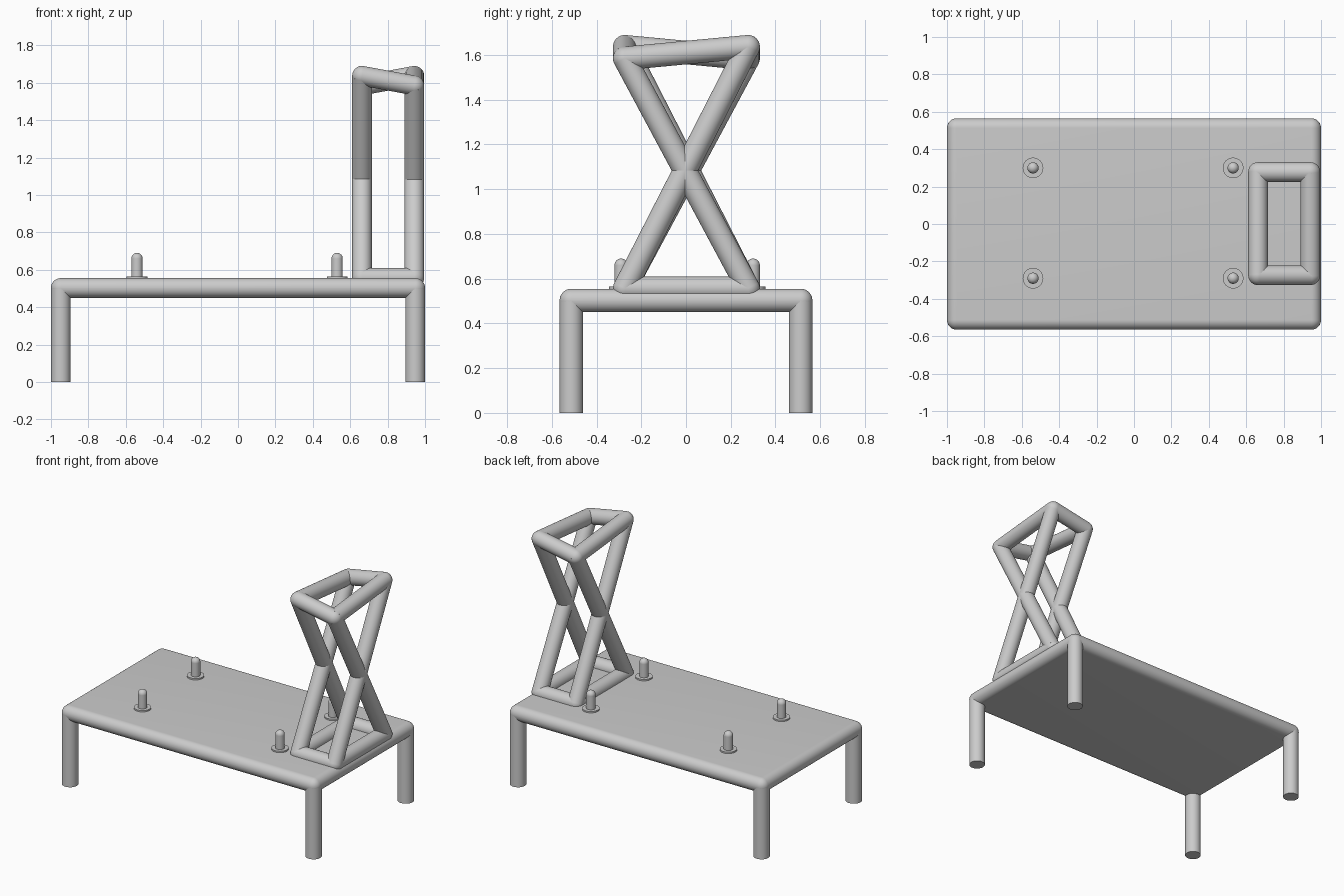
import bpy, bmesh, math
from mathutils import Vector, Matrix

cube = bpy.data.objects.get("Cube")
if cube:
    bpy.data.objects.remove(cube, do_unlink=True)

grey = bpy.data.materials.new("plain grey")
grey.use_nodes = True
grey.diffuse_color = (0.6, 0.6, 0.6, 1)
grey.node_tree.nodes["Principled BSDF"].inputs["Base Color"].default_value = (0.6, 0.6, 0.6, 1)

R = 0.0525          # tube radius
SLAB_Z = 0.5025     # middle of the table top
TOP_Z = SLAB_Z + R


def finish(name, bm):
    mesh = bpy.data.meshes.new(name)
    bm.to_mesh(mesh)
    bm.free()
    mesh.materials.append(grey)
    obj = bpy.data.objects.new(name, mesh)
    bpy.context.collection.objects.link(obj)
    bpy.ops.object.select_all(action='DESELECT')
    obj.select_set(True)
    bpy.context.view_layer.objects.active = obj
    bpy.ops.object.shade_smooth_by_angle(angle=math.radians(35))
    return obj


def add_tube(bm, a, b, radius=R):
    a, b = Vector(a), Vector(b)
    turn = (b - a).to_track_quat('Z', 'Y').to_matrix().to_4x4()
    bmesh.ops.create_cone(bm, cap_ends=True, segments=32, radius1=radius, radius2=radius,
                          depth=(b - a).length, matrix=Matrix.Translation((a + b) / 2) @ turn)


def add_ball(bm, p, radius=R):
    bmesh.ops.create_uvsphere(bm, u_segments=32, v_segments=16, radius=radius,
                              matrix=Matrix.Translation(p))


def ring(name, corners):
    bm = bmesh.new()
    for i, p in enumerate(corners):
        add_ball(bm, p)
        add_tube(bm, p, corners[(i + 1) % len(corners)])
    return finish(name, bm)


# Table top with fully rounded edges
bm = bmesh.new()
bmesh.ops.create_cube(bm, size=1, matrix=Matrix.Translation((0, 0, SLAB_Z))
                      @ Matrix.Diagonal((2, 1.13, 2 * R, 1)))
bmesh.ops.bevel(bm, geom=bm.edges[:], offset=R - 0.0003, segments=12, profile=0.5, affect='EDGES')
finish("table_top", bm)

# Table legs
for x, side in ((-1, "right"), (1, "left")):
    for y, end in ((-1, "front"), (1, "back")):
        bm = bmesh.new()
        foot = Vector((x * (1 - R), y * (0.565 - R), 0))
        add_tube(bm, foot, foot + Vector((0, 0, SLAB_Z)))
        finish(f"{end}_{side}_leg", bm)

# Round-topped pegs on washers
for x in (-0.54, 0.53):
    for y in (-0.29, 0.3):
        bm = bmesh.new()
        add_tube(bm, (x, y, TOP_Z - 0.02), (x, y, TOP_Z + 0.01), 0.055)
        add_tube(bm, (x, y, TOP_Z - 0.02), (x, y, 0.66), 0.03)
        add_ball(bm, (x, y, 0.66), 0.03)
        finish("peg", bm)

# Crossed tube stand: flat lower ring, twisted upper ring
X0, X1, Y0, Y1 = 0.663, 0.943, -0.274, 0.278
plan = [(X0, Y0), (X1, Y0), (X1, Y1), (X0, Y1)]
lower = [(x, y, 0.557) for x, y in plan]
upper = [(x, y, 1.585 if i % 2 else 1.637) for i, (x, y) in enumerate(plan)]
ring("stand_lower_ring", lower)
ring("stand_upper_ring", upper)

# Crossing struts, each running to the opposite corner on its own side
for i in range(4):
    bm = bmesh.new()
    add_tube(bm, lower[i], upper[3 - i])
    finish("stand_cross_strut", bm)
